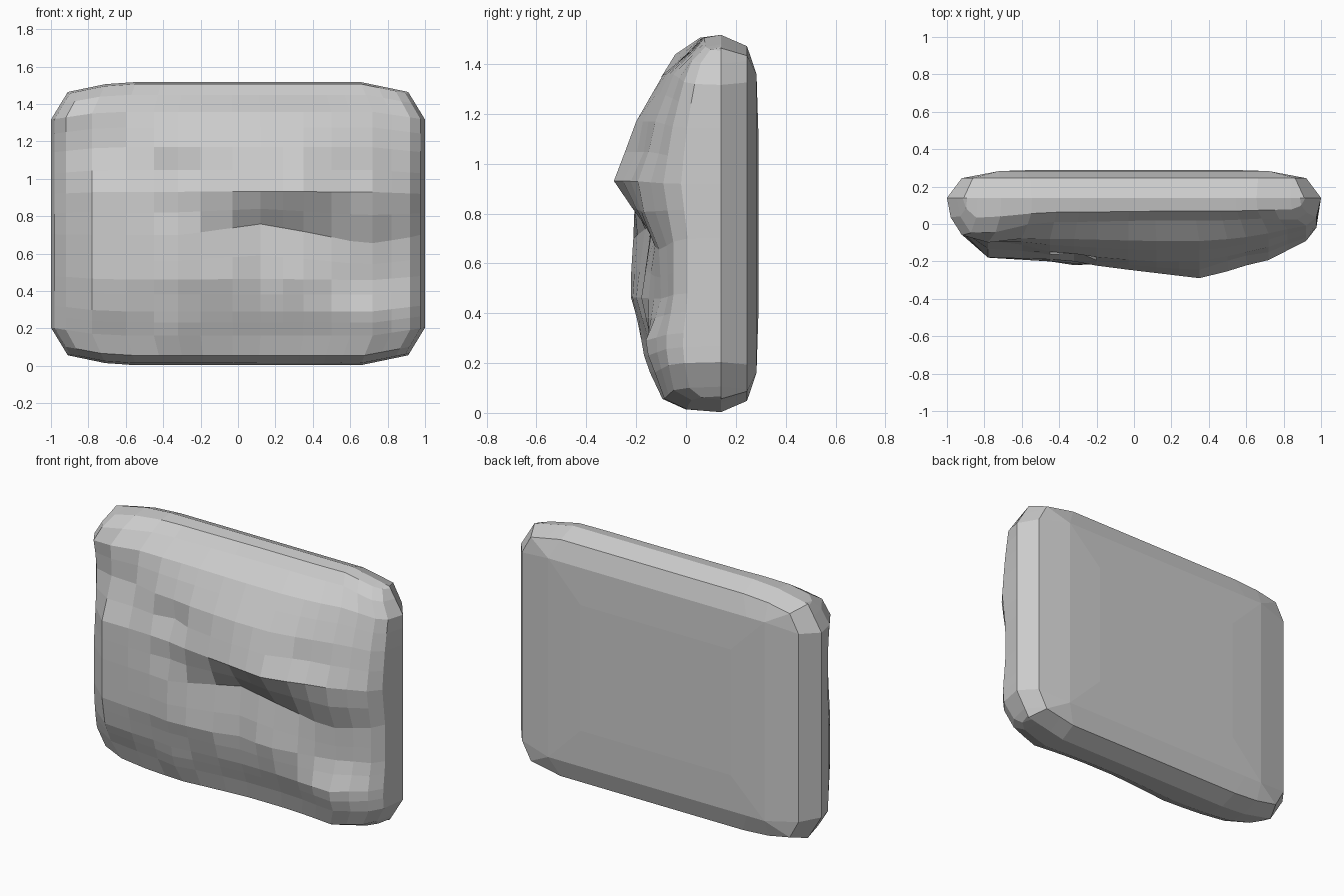
import bpy, bmesh, math

if "Cube" in bpy.data.objects:
    bpy.data.objects.remove(bpy.data.objects["Cube"])

# Relief stations: depth (y) down each vertical strip of the front
ROWS = [0.14, 0.29, 0.46, 0.70, 0.93, 1.17, 1.36, 1.45]
STRIPS = {
    -0.94: [-0.01, -0.03, -0.04, -0.04, -0.02, -0.02, -0.05, -0.03],
    -0.78: [-0.08, -0.15, -0.18, -0.18, -0.18, -0.09, -0.07, -0.04],
    -0.45: [-0.11, -0.16, -0.20, -0.20, -0.19, -0.15, -0.08, 0.00],
    -0.32: [-0.12, -0.17, -0.22, -0.22, -0.21, -0.17, -0.08, 0.00],
    0.10: [-0.08, -0.14, -0.20, -0.14, -0.26, -0.20, -0.09, 0.01],
    0.35: [-0.08, -0.14, -0.18, -0.14, -0.29, -0.20, -0.09, 0.01],
    0.50: [-0.09, -0.15, -0.15, -0.13, -0.26, -0.18, -0.08, 0.01],
    0.68: [-0.11, -0.15, -0.11, -0.12, -0.20, -0.14, -0.06, 0.02],
    0.90: [-0.06, -0.08, -0.05, -0.05, -0.09, -0.05, 0.00, 0.03],
}
# Knobs and dents: x, z, radius, change in y
BUMPS = [(-0.32, 0.20, 0.10, -0.02), (0.74, 0.24, 0.12, -0.03),
         (0.12, 0.48, 0.11, 0.04), (-0.32, 1.06, 0.09, 0.05),
         (-0.32, 0.80, 0.09, 0.03), (0.55, 1.05, 0.11, 0.03),
         (0.76, 0.84, 0.11, -0.03), (-0.80, 1.38, 0.13, -0.03),
         (-0.66, 1.12, 0.12, 0.02)]


def lerp(xs, ys, x):
    if x <= xs[0]:
        return ys[0]
    for i in range(1, len(xs)):
        if x <= xs[i]:
            t = (x - xs[i - 1]) / (xs[i] - xs[i - 1])
            return ys[i - 1] + t * (ys[i] - ys[i - 1])
    return ys[-1]


def relief(x, z, lift):
    keys = list(STRIPS)
    y = lerp(keys, [lerp(ROWS, STRIPS[k], z) for k in keys], x)
    for bx, bz, r, d in BUMPS:
        y += d * math.exp(-((x - bx) ** 2 + (z + lift - bz) ** 2) / r ** 2)
    return y


def groove_lift(x, z):
    """The groove under the ledge wanders up and down."""
    w = lerp([-.3, .12, .4, .68, .9, 1], [0, .06, .01, -.05, -.02, 0], x)
    return w * math.exp(-((z - 0.68) / 0.13) ** 2)


def outline(u, v, half_w=1.0, half_h=0.757):
    """Position of a grid point on a rectangle with cut corners."""
    x = half_w * u * (1 - lerp([.79, 1], [0, .09], abs(v)))
    z = 0.76 + half_h * v * (1 - lerp([.72, 1], [0, .07], abs(u)))
    return x, z


def clamp(a, lim):
    return max(-lim, min(lim, a))


us = [-1, -.98, -.92, -.78, -.6, -.45, -.32, -.2, -.03, .12, .24, .35,
      .50, .60, .72, .82, .92, .975, 1]
vs = [-1, -.985, -.93, -.79, -.70, -.62, -.50, -.395, -.26, -.08, .08, .225,
      .38, .54, .68, .79, .91, .985, 1]
bm = bmesh.new()

# Front relief, falling back to the side edge
grid = []
for v in vs:
    row = []
    for u in us:
        x, z = outline(u, v)
        fade = lerp([0, .015, .07, .18], [0, .55, .9, 1], 1 - abs(v))
        fade *= lerp([0, .025, .08], [0, .7, 1], 1 - abs(u))
        lift = groove_lift(x, z)
        y = 0.14 - (0.14 - relief(x, z, lift)) * fade
        row.append(bm.verts.new((x, y, z + lift * min(1, fade))))
    grid.append(row)
n, m = len(us), len(vs)
for j in range(m - 1):
    for i in range(n - 1):
        bm.faces.new((grid[j][i], grid[j][i + 1], grid[j + 1][i + 1], grid[j + 1][i]))

# Chamfered rim rings and flat back; the inner rings have square corners
loop = ([(i, 0) for i in range(n - 1)] + [(n - 1, j) for j in range(m - 1)]
        + [(i, m - 1) for i in range(n - 1, 0, -1)] + [(0, j) for j in range(m - 1, 0, -1)])
prev = [grid[j][i] for i, j in loop]
for y, hw, lu, lv in ((.245, .985, .935, .94), (.283, 1, .72, .79), (.29, 1, .5, .5)):
    ring = []
    for i, j in loop:
        x, z = outline(clamp(us[i], lu), clamp(vs[j], lv), hw)
        ring.append(bm.verts.new((x, y, z)))
    for k in range(len(loop)):
        q = (k + 1) % len(loop)
        bm.faces.new((prev[k], ring[k], ring[q], prev[q]))
    prev = ring
bm.faces.new(prev)
bmesh.ops.remove_doubles(bm, verts=bm.verts, dist=0.0005)
bmesh.ops.recalc_face_normals(bm, faces=bm.faces)

mesh = bpy.data.meshes.new("rock_slab")
bm.to_mesh(mesh)
bm.free()
bpy.context.collection.objects.link(bpy.data.objects.new("rock_slab", mesh))
